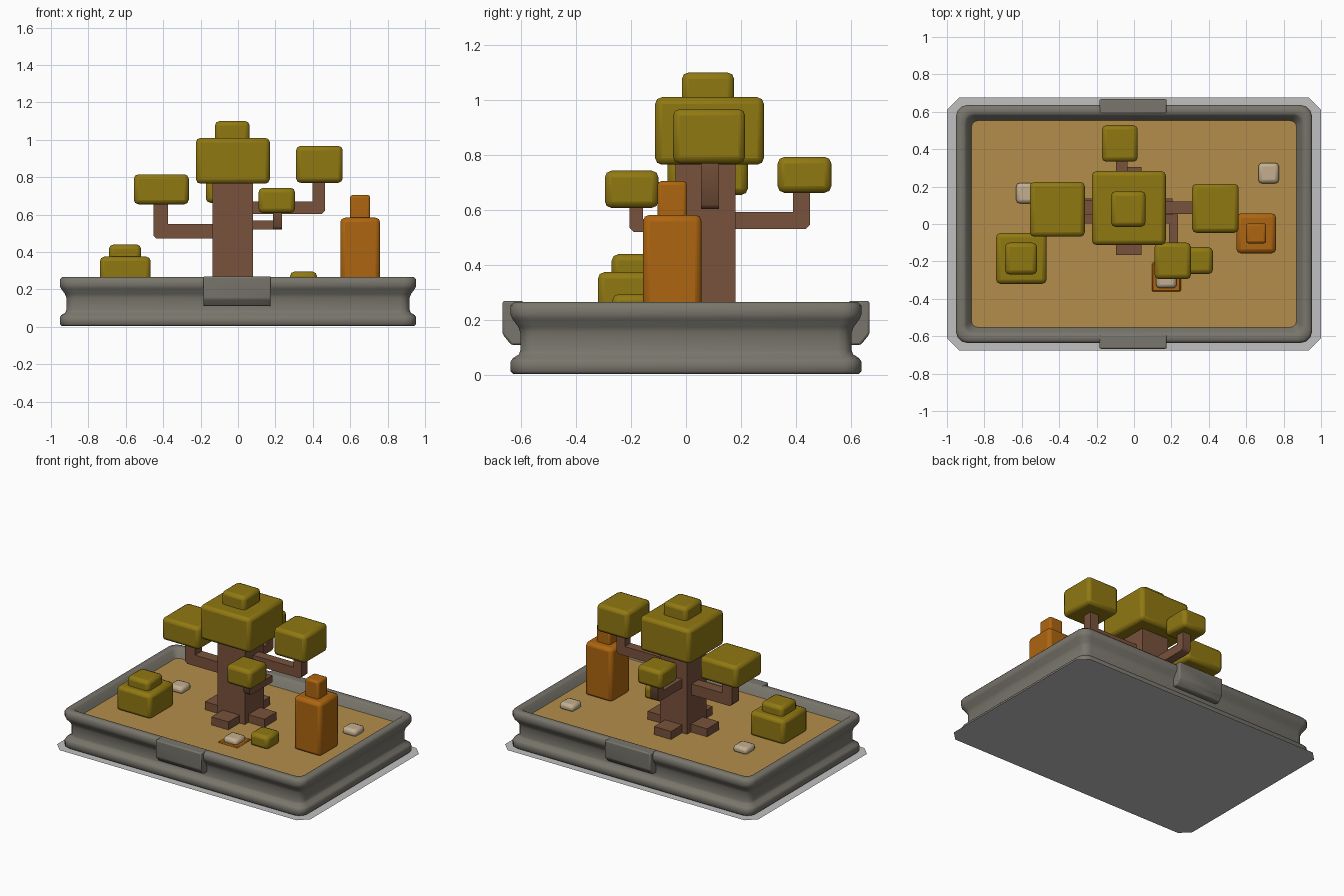
import bpy, bmesh, math
from mathutils import Vector, Matrix

if "Cube" in bpy.data.objects:
    bpy.data.objects.remove(bpy.data.objects["Cube"])


def material(name, rgb):
    mat = bpy.data.materials.new(name)
    mat.use_nodes = True
    colour = (*rgb, 1)
    mat.diffuse_color = colour
    shader = next(n for n in mat.node_tree.nodes if n.type == 'BSDF_PRINCIPLED')
    shader.inputs["Base Color"].default_value = colour
    shader.inputs["Roughness"].default_value = 0.8
    return mat


STONE = material("grey stone", (0.19, 0.18, 0.15))
SAND = material("sand", (0.46, 0.27, 0.07))
LEAF = material("olive leaf", (0.28, 0.19, 0.006))
WOOD = material("brown wood", (0.19, 0.085, 0.045))
ORANGE = material("burnt orange", (0.42, 0.13, 0.005))
PEBBLE = material("pale pebble", (0.55, 0.43, 0.28))
PALE = material("light grey", (0.53, 0.53, 0.53))

SAND_Z = 0.21


def finish(name, bm, mat, bevel=0, segments=2):
    """Turn a bmesh into a shaded object, optionally with rounded edges."""
    bmesh.ops.recalc_face_normals(bm, faces=bm.faces)
    mesh = bpy.data.meshes.new(name)
    bm.to_mesh(mesh)
    bm.free()
    mesh.materials.append(mat)
    obj = bpy.data.objects.new(name, mesh)
    bpy.context.collection.objects.link(obj)
    if bevel:
        mod = obj.modifiers.new("rounded edges", 'BEVEL')
        mod.width = bevel
        mod.segments = segments
        mod.limit_method = 'ANGLE'
    bpy.ops.object.select_all(action='DESELECT')
    obj.select_set(True)
    bpy.context.view_layer.objects.active = obj
    bpy.ops.object.shade_smooth_by_angle(angle=math.radians(50))
    return obj


def block(name, xs, ys, zs, mat, bevel=0.0, segments=2):
    """Box given by its range on each axis."""
    bm = bmesh.new()
    bmesh.ops.create_cube(bm, size=1)
    for v in bm.verts:
        v.co = Vector([(a + b) / 2 + c * (b - a) for c, (a, b) in zip(v.co, (xs, ys, zs))])
    return finish(name, bm, mat, bevel, segments)


def prism(name, outline, width, origin, angle, mat, bevel=0.0):
    """Upright outline (outward, z) given a width and turned about z."""
    bm = bmesh.new()
    face = bm.faces.new([bm.verts.new((u, -width / 2, z)) for u, z in outline])
    new = bmesh.ops.extrude_face_region(bm, geom=[face])["geom"]
    verts = [g for g in new if isinstance(g, bmesh.types.BMVert)]
    bmesh.ops.translate(bm, vec=(0, width, 0), verts=verts)
    turn = Matrix.Translation((*origin, 0)) @ Matrix.Rotation(math.radians(angle), 4, 'Z')
    bmesh.ops.transform(bm, matrix=turn, verts=bm.verts)
    return finish(name, bm, mat, bevel)


def rounded_rect(bm, hx, hy, r, z, steps=3):
    """Ring of vertices round a rectangle with rounded corners."""
    ring = []
    for i, (sx, sy) in enumerate(((1, 1), (-1, 1), (-1, -1), (1, -1))):
        for k in range(steps + 1):
            a = math.radians(90 * (i + k / steps))
            ring.append(bm.verts.new((sx * (hx - r) + r * math.cos(a),
                                      sy * (hy - r) + r * math.sin(a), z)))
    return ring


def sheet(name, hx, hy, r, z, mat, steps):
    bm = bmesh.new()
    bm.faces.new(rounded_rect(bm, hx, hy, r, z, steps))
    return finish(name, bm, mat)


# Tray: moulded wall swept round a rounded rectangle, as (inset, height)
bm = bmesh.new()
wall = [(0.01, 0.004), (0, 0.014), (0, 0.05), (0.008, 0.062), (0.03, 0.076), (0.035, 0.09),
        (0.035, 0.155), (0.028, 0.175), (0.006, 0.205), (0, 0.22), (0, 0.253), (0.014, 0.267),
        (0.045, 0.267), (0.056, 0.257), (0.075, 0.225), (0.088, 0.205)]
rings = [rounded_rect(bm, 0.953 - d, 0.637 - d, max(0.065 - d * 0.4, 0.03), z) for d, z in wall]
for low, high in zip(rings, rings[1:]):
    for i in range(len(low)):
        j = (i + 1) % len(low)
        bm.faces.new((low[i], low[j], high[j], high[i]))
bm.faces.new(rings[0])
bm.faces.new(rings[-1])
finish("tray", bm, STONE)
sheet("sand_bed", 0.868, 0.557, 0.035, SAND_Z, SAND, 3)
sheet("ground_sheet", 1.0, 0.675, 0.065, 0, PALE, 1)

# Clasps on the front and back of the tray
clasp = [(0.59, 0.27), (0.667, 0.27), (0.667, 0.15), (0.635, 0.11), (0.59, 0.11)]
for name, angle in (("front_clasp", -90), ("back_clasp", 90)):
    prism(name, clasp, 0.36, (-0.005, 0), angle, STONE, 0.008)

# Trunk and four roots
TX, TY = -0.028, 0.07
block("trunk", (-0.135, 0.08), (-0.038, 0.18), (0.2, 0.8), WOOD)
for i, side in enumerate(("right", "back", "left", "front")):
    foot = [(0, 0.2), (0.235, 0.2), (0.235, 0.267), (0, 0.267)]
    prism(side + "_root", foot, 0.135, (TX, TY), 90 * i, WOOD)


def branch(name, origin, angle, reach, thick, low, top):
    """Elbow reaching outward, then up to a leaf block."""
    c = 0.016
    prism(name, [(0, low), (reach - c, low), (reach, low + c), (reach, top),
                 (reach - thick, top), (reach - thick, low + thick), (0, low + thick)],
          thick, origin, angle, WOOD)


branch("right_branch", (TX, 0.09), 180, 0.425, 0.078, 0.472, 0.68)
branch("left_branch", (TX, 0.087), 0, 0.493, 0.066, 0.604, 0.79)
branch("back_branch", (-0.065, TY), 90, 0.38, 0.062, 0.531, 0.68)
branch("front_branch", (0.21, 0.05), -90, 0.255, 0.048, 0.52, 0.63)
block("front_branch_base", (0, 0.234), (0.004, 0.052), (0.52, 0.568), WOOD)

# Leaf blocks and bushes
leaves = {
    "crown": ((-0.225, 0.17), (-0.112, 0.283), (0.765, 1.01)),
    "crown_top": ((-0.123, 0.062), (-0.015, 0.175), (0.95, 1.1)),
    "right_leaves": ((-0.557, -0.263), (-0.068, 0.225), (0.655, 0.815)),
    "left_leaves": ((0.31, 0.56), (-0.047, 0.215), (0.77, 0.967)),
    "front_leaves": ((0.11, 0.305), (-0.295, -0.1), (0.608, 0.743)),
    "back_leaves": ((-0.172, 0.02), (0.333, 0.528), (0.663, 0.793)),
    "bush": ((-0.738, -0.467), (-0.32, -0.048), (0.2, 0.375)),
    "bush_top": ((-0.69, -0.518), (-0.27, -0.1), (0.33, 0.44)),
    "small_bush": ((0.278, 0.422), (-0.268, -0.124), (0.2, 0.295)),
}
for name, ranges in leaves.items():
    block(name, *ranges, LEAF, 0.024)

# Orange pillar with its neck, and a flat patch on the sand
block("pillar", (0.547, 0.76), (-0.157, 0.057), (0.2, 0.583), ORANGE, 0.024)
block("pillar_neck", (0.599, 0.707), (-0.104, 0.004), (0.5, 0.705), ORANGE, 0.014)
block("orange_patch", (0.095, 0.25), (-0.362, -0.207), (0.206, 0.219), ORANGE, 0.03, 1)

# Pebbles
for i, (x, y) in enumerate(((-0.575, 0.165), (0.72, 0.272), (0.173, -0.288))):
    block("pebble_%d" % (i + 1), (x - 0.055, x + 0.055), (y - 0.055, y + 0.055),
          (0.2, 0.252), PEBBLE, 0.02)
